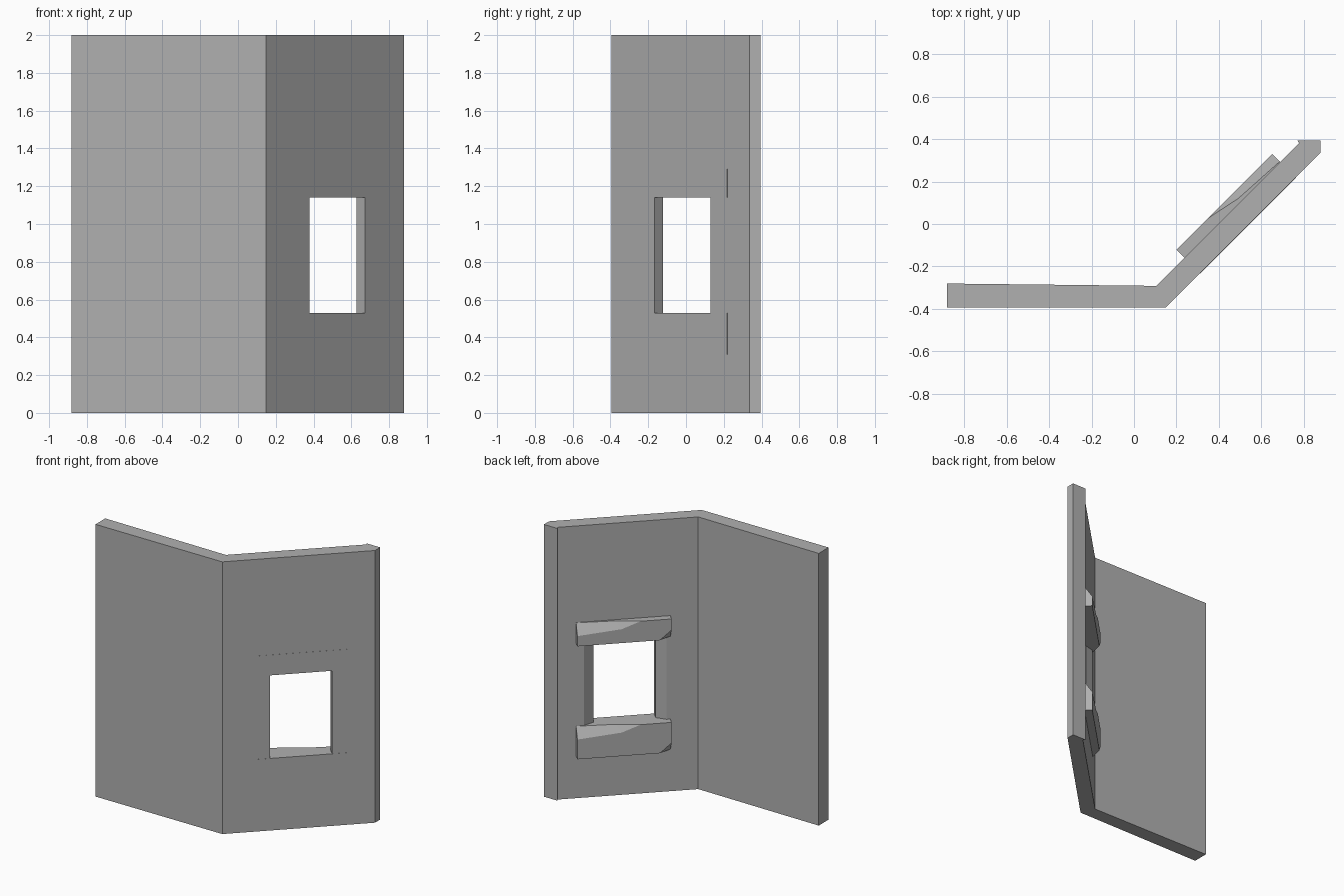
import bpy, bmesh
from math import sqrt

if "Cube" in bpy.data.objects:
    bpy.data.objects.remove(bpy.data.objects["Cube"])

S = 1 / sqrt(2)
OX, OY = 0.149, -0.395          # outer corner where the wall bends

# Dark grey stone
grey = bpy.data.materials.new("dark_stone")
grey.diffuse_color = (0.435, 0.435, 0.435, 1)
grey.use_nodes = True
grey.node_tree.nodes["Principled BSDF"].inputs["Base Color"].default_value = grey.diffuse_color


def place(u, v, z):
    """Angled-wall coordinates: u along the wall, v inward from its outer face."""
    return (OX + (u - v) * S, OY + (u + v) * S, z)


def make_object(name, verts, faces):
    bm = bmesh.new()
    vs = [bm.verts.new(p) for p in verts]
    for f in faces:
        bm.faces.new([vs[i] for i in f])
    bmesh.ops.recalc_face_normals(bm, faces=bm.faces)
    mesh = bpy.data.meshes.new(name)
    bm.to_mesh(mesh)
    bm.free()
    mesh.materials.append(grey)
    ob = bpy.data.objects.new(name, mesh)
    bpy.context.collection.objects.link(ob)
    return ob


def prism(name, outline, z0, z1):
    n = len(outline)
    verts = [(p[0], p[1], z) for z in (z0, z1) for p in outline]
    faces = [list(range(n)), list(range(n, 2 * n))]
    faces += [[i, (i + 1) % n, n + (i + 1) % n, n + i] for i in range(n)]
    return make_object(name, verts, faces)


# Bent wall
wall = prism("wall", [(-0.882, -0.395), (OX, OY), (0.879, 0.335), (0.879, 0.395),
                      (0.77, 0.395), (0.779, 0.381), (0.105, -0.292), (-0.882, -0.281)], 0, 2)

# Window opening, straight outside and splayed inside
opening = [(0.323, -0.1), (0.742, -0.1), (0.742, 0.064), (0.82, 0.107), (0.82, 0.2),
           (0.25, 0.2), (0.25, 0.107), (0.323, 0.064)]
cutter = prism("window_cutter", [place(u, v, 0) for u, v in opening], 0.53, 1.14)
cutter.hide_render = True
cutter.hide_viewport = True
cut = wall.modifiers.new("window", 'BOOLEAN')
cut.operation = 'DIFFERENCE'
cut.solver = 'EXACT'
cut.object = cutter


# Rough-cut stone sill and lintel
def stone(name, b, t):
    near, far, front, mid, back = 0.2305, 0.868, 0.157, 0.107, -0.001
    pts = [(far, front, b), (far, front, t - 0.075), (0.568, front, t - 0.048),
           (0.44, front, t), (near, front, t), (near, front, b + 0.07), (0.31, front, b),
           (far, mid, t), (0.607, 0.122, t), (near, mid, b),
           (far, back, b), (far, back, t), (near, back, t), (near, back, b)]
    faces = [(0, 1, 2, 3, 4, 5, 6), (1, 7, 8, 2), (2, 8, 3), (11, 7, 8, 3, 4, 12),
             (10, 11, 7, 1, 0), (12, 13, 9, 5, 4), (10, 0, 6, 9, 13), (5, 9, 6),
             (10, 11, 12, 13)]
    return make_object(name, [place(*p) for p in pts], faces)


stone("window_sill", 0.31, 0.53)
stone("window_lintel", 1.14, 1.29)
